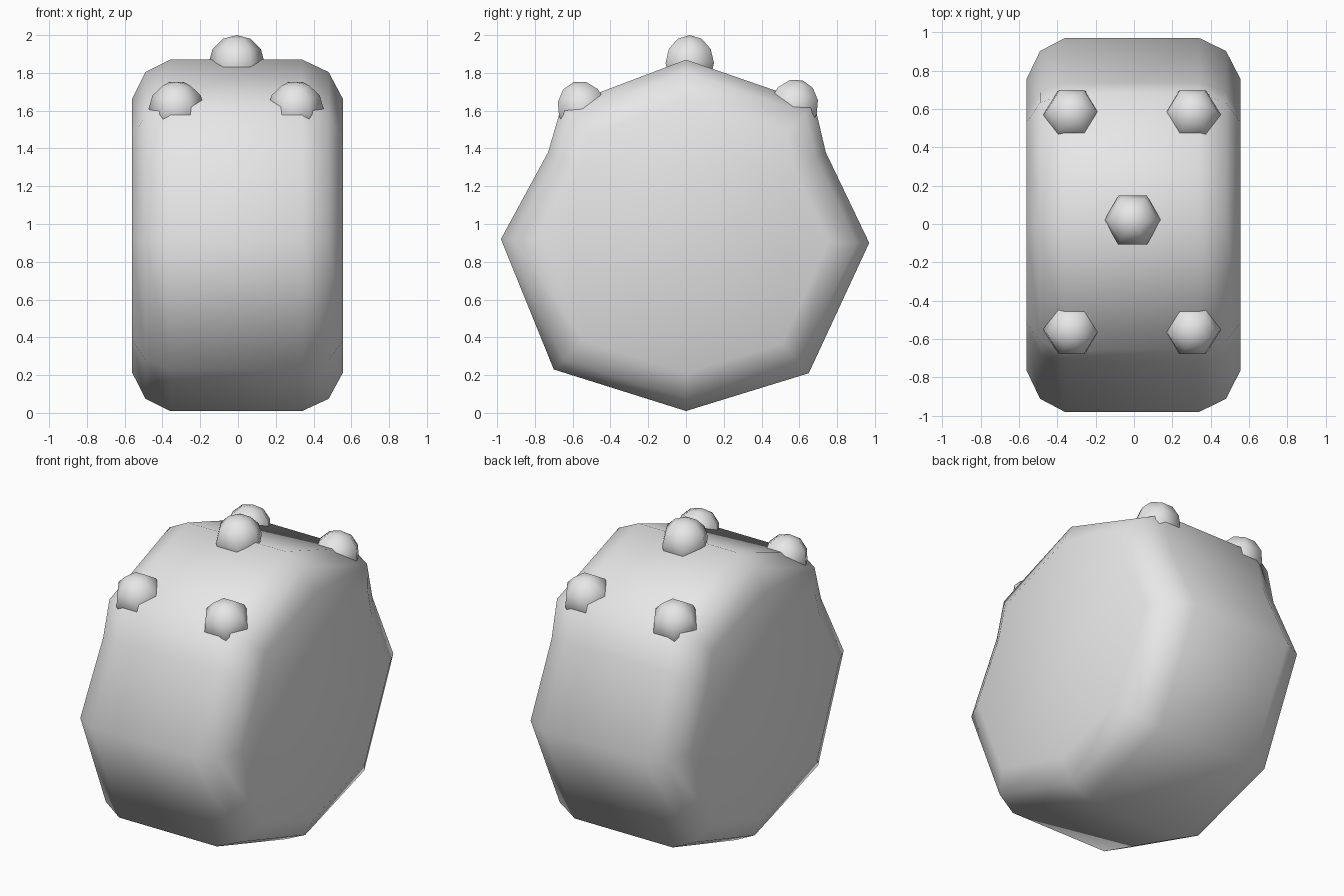
import bpy
import bmesh
from math import sin, cos, pi, radians
from mathutils import Vector, Matrix

default = bpy.data.objects.get("Cube")
if default:
    bpy.data.objects.remove(default, do_unlink=True)

grey = bpy.data.materials.new("light_grey")
grey.use_nodes = True
COLOUR = (0.8, 0.8, 0.8, 1.0)
grey.diffuse_color = COLOUR
grey.node_tree.nodes["Principled BSDF"].inputs["Base Color"].default_value = COLOUR


def loft(name, rings, caps):
    """Skin a list of closed rings into one smooth object."""
    bm = bmesh.new()
    loops = [[bm.verts.new(p) for p in ring] for ring in rings]
    count = len(loops[0])
    for a, b in zip(loops, loops[1:]):
        for i in range(count):
            j = (i + 1) % count
            bm.faces.new((a[i], a[j], b[j], b[i]))
    if caps:
        bm.faces.new(loops[0])
        bm.faces.new(loops[-1])
    bmesh.ops.remove_doubles(bm, verts=bm.verts[:], dist=0.0005)
    bmesh.ops.recalc_face_normals(bm, faces=bm.faces[:])
    mesh = bpy.data.meshes.new(name)
    bm.to_mesh(mesh)
    bm.free()
    mesh.materials.append(grey)
    for face in mesh.polygons:
        face.use_smooth = True
    obj = bpy.data.objects.new(name, mesh)
    bpy.context.collection.objects.link(obj)
    return obj


# Eight-sided drum lying across x, pinched a little below the shoulders
CENTRE_Z = 0.93
outline = [(0, 0.01), (0.65, 0.21), (0.97, 0.90), (0.74, 1.38), (0.68, 1.635),
           (0, 1.87), (-0.66, 1.62), (-0.73, 1.38), (-0.98, 0.92), (-0.70, 0.23)]
# Rounded rims: x position and scale of the outline
sections = [(-0.56, 0.78), (-0.49, 0.93), (-0.36, 1),
            (0.34, 1), (0.48, 0.93), (0.555, 0.78)]
loft("drum_body",
     [[(x, y * s, CENTRE_Z + (z - CENTRE_Z) * s) for y, z in outline]
      for x, s in sections], True)


# Six-sided knobs on the top, the outer ones leaning with the slope
def knob(name, centre, lean):
    radius, sides, steps = 0.148, 6, 6
    rings = []
    for k in range(steps + 1):
        t = pi * k / steps
        rings.append([(radius * sin(t) * cos(2 * pi * i / sides),
                       radius * sin(t) * sin(2 * pi * i / sides),
                       radius * cos(t)) for i in range(sides)])
    turn = Matrix.Rotation(radians(lean), 3, 'X')
    rings = [[turn @ Vector(p) + Vector(centre) for p in ring] for ring in rings]
    loft(name, rings, False)


knob("centre_knob", (-0.007, 0.02, 1.852), 0)
for side, x in (("right", -0.325), ("left", 0.305)):
    knob("front_knob_" + side, (x, -0.55, 1.61), 18)
    knob("back_knob_" + side, (x, 0.57, 1.62), -18)
